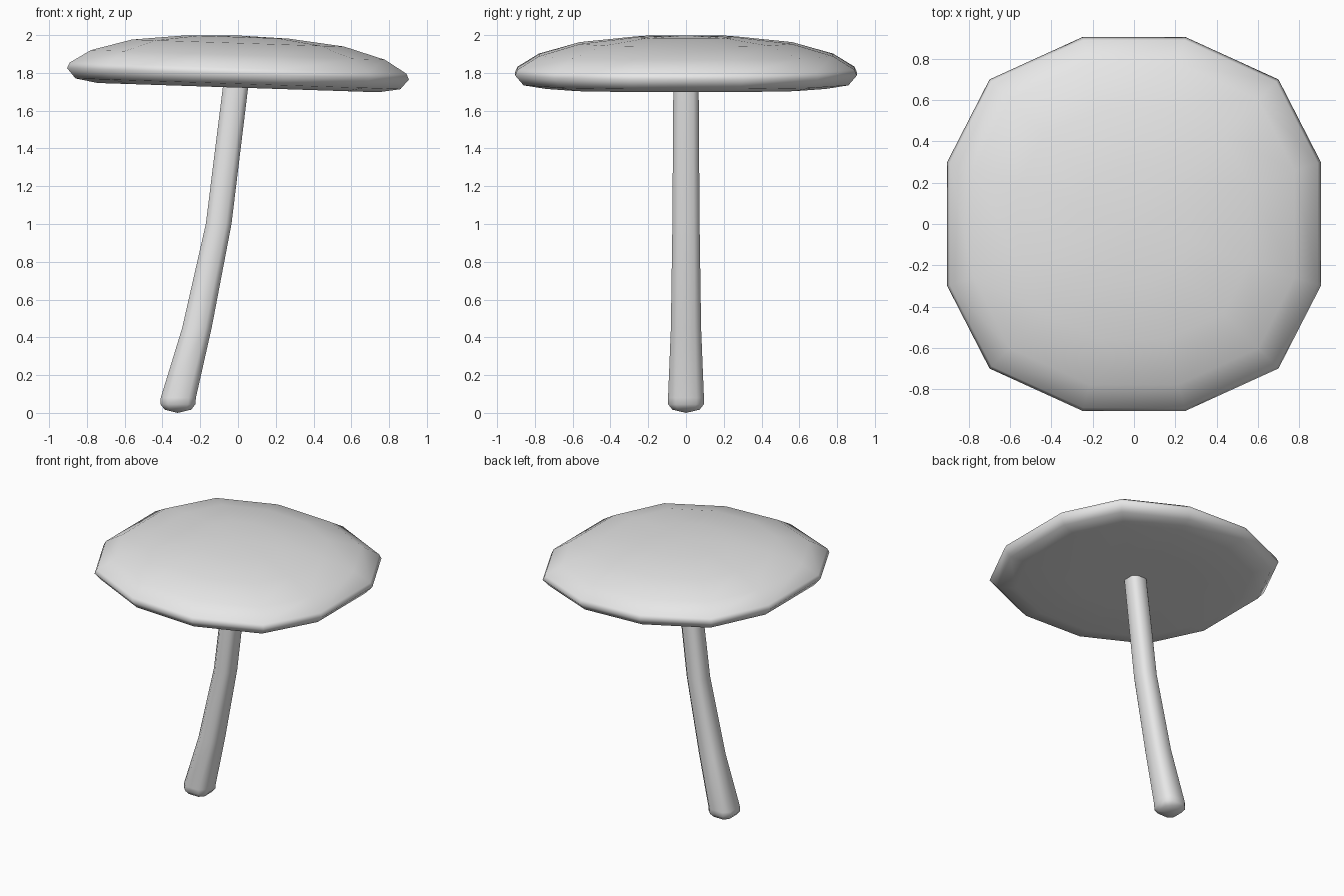
import bpy
import bmesh

cube = bpy.data.objects.get("Cube")
if cube:
    bpy.data.objects.remove(cube, do_unlink=True)

# One plain grey for the whole model
GREY = (0.8, 0.8, 0.8, 1.0)
grey = bpy.data.materials.new("Plain grey")
grey.use_nodes = True
grey.diffuse_color = GREY
grey.node_tree.nodes["Principled BSDF"].inputs["Base Color"].default_value = GREY


def quarter_turns(quarter):
    """Repeat a quarter outline, as mirrored points, all the way round."""
    half = quarter + [(-x, y) for x, y in reversed(quarter)]
    return half + [(-x, -y) for x, y in half]


def loft(name, outline, rings, tilt=0.0):
    """Skin rings of (centre x, z, x scale, y scale); zero scale is a pole."""
    bm = bmesh.new()
    loops = []
    for cx, z, sx, sy in rings:
        pts = outline if sx else [(0, 0)]
        loops.append([bm.verts.new((cx + x * sx, y * sy, z - tilt * x * sx))
                      for x, y in pts])
    n = len(outline)
    for a, b in zip(loops, loops[1:]):
        for i in range(n):
            j = (i + 1) % n
            if len(a) == 1:
                bm.faces.new((a[0], b[j], b[i]))
            elif len(b) == 1:
                bm.faces.new((a[i], a[j], b[0]))
            else:
                bm.faces.new((a[i], a[j], b[j], b[i]))
    bmesh.ops.recalc_face_normals(bm, faces=bm.faces)
    for face in bm.faces:
        face.smooth = True
    mesh = bpy.data.meshes.new(name)
    bm.to_mesh(mesh)
    bm.free()
    mesh.materials.append(grey)
    obj = bpy.data.objects.new(name, mesh)
    bpy.context.collection.objects.link(obj)
    return obj


# Cap: twelve-sided dome with a flat underside, leaning slightly to +x
cap_outline = quarter_turns([(0.905, 0.30), (0.70, 0.70), (0.25, 0.905)])
cap_profile = [(0, 1.724), (0.4, 1.723), (0.82, 1.722), (0.95, 1.742),
               (1, 1.795), (0.985, 1.825), (0.86, 1.895), (0.62, 1.958),
               (0.3, 1.99), (0, 1.998)]
loft("cap", cap_outline, [(0, z, s, s) for s, z in cap_profile], tilt=0.033)

# Stem: rounded-square section along a bent centreline, with a blunt foot
stem_outline = quarter_turns([(1, 0.58), (0.58, 1)])
stem_rings = [(-0.32, 0.0, 0, 0),
              (-0.318, 0.017, 0.07, 0.072),
              (-0.318, 0.045, 0.092, 0.094),
              (-0.316, 0.08, 0.093, 0.095),
              (-0.2175, 0.45, 0.078, 0.080),
              (-0.1025, 1.0, 0.068, 0.072),
              (-0.0125, 1.73, 0.067, 0.067),
              (-0.004, 1.80, 0.067, 0.067),
              (-0.004, 1.81, 0, 0)]
loft("stem", stem_outline, stem_rings)
